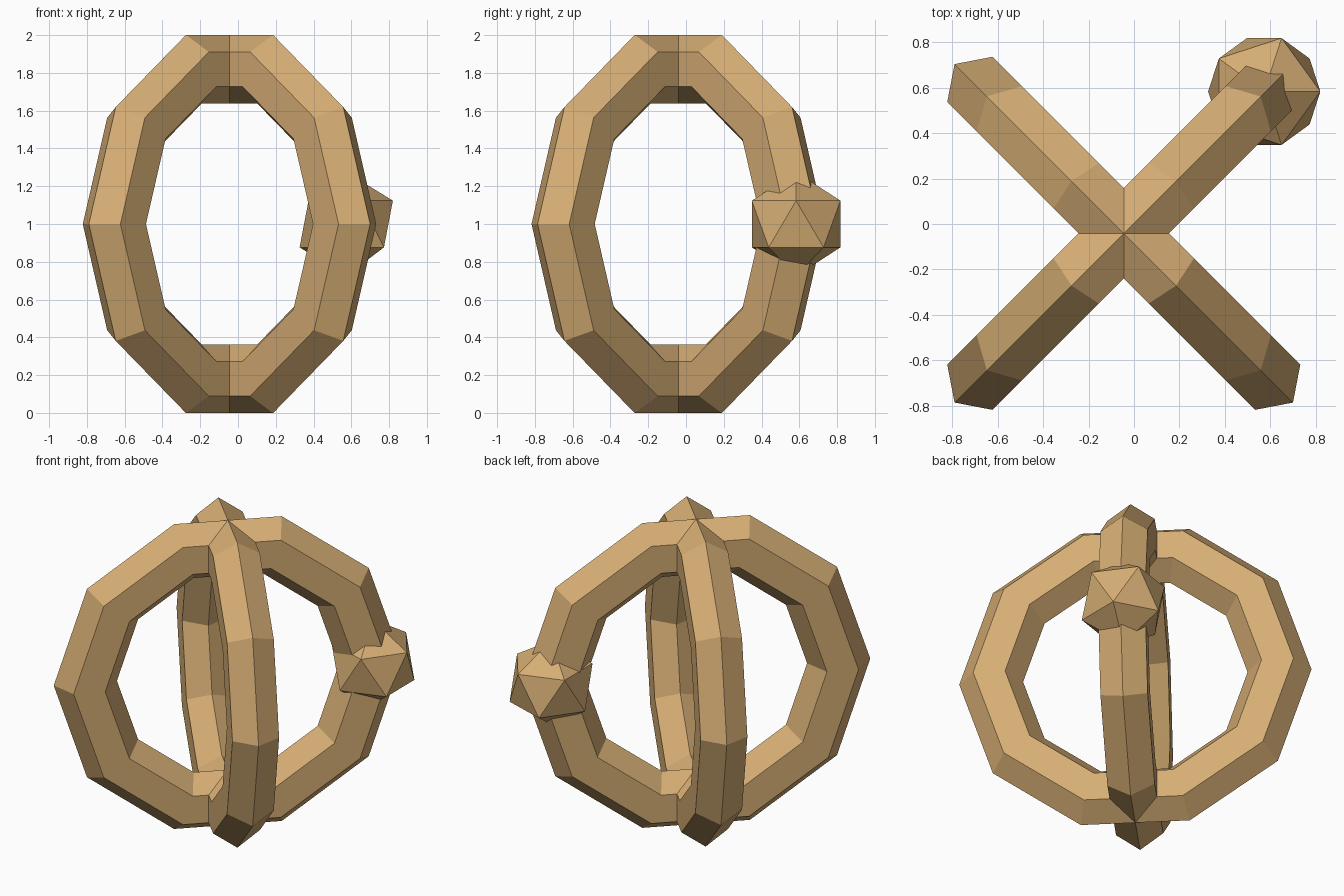
import bpy
from math import radians

if "Cube" in bpy.data.objects:
    bpy.data.objects.remove(bpy.data.objects["Cube"])

CENTRE = (-0.045, -0.041, 1.0)

# Warm brown for every part
brown = bpy.data.materials.new("brown")
brown.diffuse_color = (0.67, 0.42, 0.175, 1)
brown.use_nodes = True
brown.node_tree.nodes["Principled BSDF"].inputs["Base Color"].default_value = brown.diffuse_color


def finish(obj, name):
    obj.name = name
    obj.data.materials.clear()
    obj.data.materials.append(brown)
    bpy.ops.object.shade_flat()


def ring(name, heading):
    # Ten-sided upright ring with a slightly flattened hexagonal section
    bpy.ops.mesh.primitive_torus_add(
        major_segments=10, minor_segments=6,
        major_radius=0.862, minor_radius=0.191,
        location=CENTRE, rotation=(radians(90), 0, radians(heading)))
    obj = bpy.context.object
    obj.scale = (1, 1, 0.853)
    bpy.ops.object.transform_apply(location=False, rotation=True, scale=True)
    finish(obj, name)


# Two crossed rings on the diagonals
ring("ring_a", 45)
ring("ring_b", 135)

# Faceted bead threaded on one ring
bpy.ops.mesh.primitive_ico_sphere_add(
    subdivisions=1, radius=0.276, location=(0.573, 0.583, 1.0))
finish(bpy.context.object, "bead")
